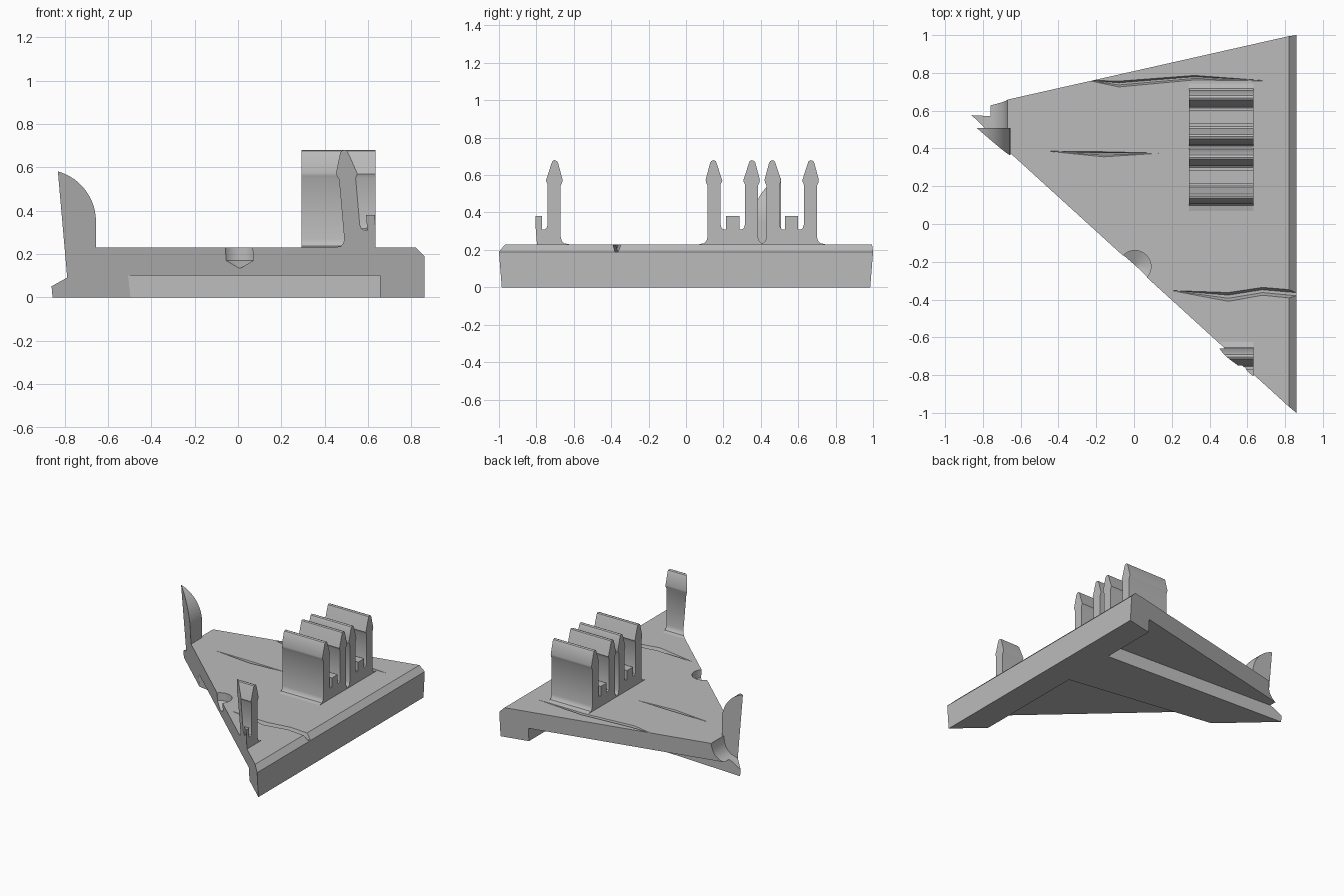
import bpy, bmesh, math
from mathutils import Vector

if "Cube" in bpy.data.objects:
    bpy.data.objects.remove(bpy.data.objects["Cube"])

grey = bpy.data.materials.new("stone_grey")
grey.diffuse_color = (0.5, 0.5, 0.5, 1)
grey.use_nodes = True
grey.node_tree.nodes["Principled BSDF"].inputs["Base Color"].default_value = grey.diffuse_color

# Drafted side planes: (point, outward normal)
SLOPE_SIDE = (Vector((0, -0.2024, 0)), Vector((-0.91, -1, -0.08)))
BACK_SIDE = (Vector((0.86, 0.985, 0)), Vector((-0.2255, 1, -0.08)))
PLACE = {'x': lambda u, v, d: (d, u, v),
         'y': lambda u, v, d: (u, d, v),
         'z': lambda u, v, d: (u, v, d)}


def finish(bm, name):
    bmesh.ops.recalc_face_normals(bm, faces=bm.faces[:])
    me = bpy.data.meshes.new(name)
    bm.to_mesh(me)
    bm.free()
    me.materials.append(grey)
    ob = bpy.data.objects.new(name, me)
    bpy.context.collection.objects.link(ob)
    return ob


def loft(rings, name, planes=()):
    """Join equal rings of points, cap the ends, trim by planes."""
    bm = bmesh.new()
    vr = [[bm.verts.new(p) for p in r] for r in rings]
    n = len(vr[0])
    for a, b in zip(vr, vr[1:]):
        for i in range(n):
            j = (i + 1) % n
            bm.faces.new((a[i], a[j], b[j], b[i]))
    bm.faces.new(vr[0])
    bm.faces.new(vr[-1])
    for co, no in planes:
        cut = bmesh.ops.bisect_plane(bm, geom=bm.verts[:] + bm.edges[:] + bm.faces[:], dist=1e-5,
                                     plane_co=co, plane_no=no.normalized(), clear_outer=True)
        edges = [e for e in cut['geom_cut'] if isinstance(e, bmesh.types.BMEdge)]
        bmesh.ops.holes_fill(bm, edges=edges)
    return finish(bm, name)


def prism(profile, axis, lo, hi, name, planes=()):
    return loft([[PLACE[axis](u, v, d) for u, v in profile] for d in (lo, hi)], name, planes)


def carve(target, cutter):
    cutter.hide_render = True
    m = target.modifiers.new("carve", 'BOOLEAN')
    m.object, m.operation, m.solver = cutter, 'DIFFERENCE', 'EXACT'
    bpy.context.view_layer.objects.active = target
    bpy.ops.object.modifier_apply(modifier=m.name)
    bpy.data.objects.remove(cutter)


# Wedge plate with chamfered right edge and scooped left tip
plate = prism([(0.86, 0), (0.86, 0.19), (0.82, 0.23), (-0.67, 0.23), (-0.678, 0.18), (-0.695, 0.14),
               (-0.73, 0.11), (-0.79, 0.09), (-0.862, 0.05), (-0.862, 0)],
              'y', -1.3, 1.3, "plate", (SLOPE_SIDE, BACK_SIDE))

# Underside recesses, leaving a right rail and a cross rail
carve(plate, prism([(-0.8, 0.295), (0.655, 0.075), (0.655, -1.3), (-0.8, -1.3)], 'z', -0.1, 0.1, "front_recess"))
carve(plate, prism([(0.655, 0.5), (0.655, 1.3), (-1, 1.3), (-1, 0.583)], 'z', -0.1, 0.1, "back_recess"))

# Round socket in the sloping side: cylinder with a conical floor
rings = []
for r, z in ((0.001, 0.133), (0.085, 0.17), (0.085, 0.3)):
    rings.append([(0.005 + r * math.cos(t * math.tau / 32), -0.225 + r * math.sin(t * math.tau / 32), z)
                  for t in range(32)])
carve(plate, loft(rings, "socket"))

# V-shaped cracks: stations of (x, upper y, lower y)
cracks = [
    [(-0.24, 0.761, 0.759), (-0.08, 0.757, 0.725), (0.32, 0.787, 0.762), (0.70, 0.759, 0.757)],
    [(-0.45, 0.386, 0.384), (-0.16, 0.383, 0.355), (0.13, 0.376, 0.374)],
    [(0.20, -0.352, -0.354), (0.50, -0.362, -0.41), (0.68, -0.335, -0.378), (0.90, -0.353, -0.40)],
]
for stations in cracks:
    rings = []
    for x, hi, lo in stations:
        w = hi - lo
        depth = min(0.04, w)
        rings.append([(x, hi, 0.232), (x, hi, 0.26), (x, lo, 0.26), (x, lo, 0.232),
                      (x, lo + 0.35 * w, 0.23 - depth), (x, hi - 0.3 * w, 0.23 - depth)])
    carve(plate, loft(rings, "crack"))

# Curved fin at the left tip
arc = [(-0.895 + 0.24 * math.cos(math.radians(a)), 0.35 + 0.24 * math.sin(math.radians(a)))
       for a in range(0, 91, 6)]
fin = prism([(-0.95, 0.06), (-0.655, 0.06)] + arc + [(-0.95, 0.59)], 'y', 0.2, 0.507, "fin", (SLOPE_SIDE,))

# Snap clips: half profile as (offset from centre, height)
half = [(0.035, 0.38), (0.035, 0.31), (0.05, 0.31), (0.06, 0.318), (0.065, 0.335), (0.065, 0.55),
        (0.056, 0.57), (0.085, 0.66), (0.091, 0.675), (0.102, 0.68), (0.115, 0.675), (0.121, 0.665),
        (0.145, 0.575), (0.143, 0.56), (0.135, 0.545), (0.135, 0.27), (0.14, 0.25), (0.152, 0.236),
        (0.18, 0.23), (0.18, 0.22)]
parts = [plate, fin]
for name, c in (("clip_pair_front", 0.25), ("clip_pair_back", 0.565)):
    prof = [(c + d, z) for d, z in half] + [(c - d, z) for d, z in reversed(half)]
    parts.append(prism(prof, 'x', 0.292, 0.633, name))
c = -0.805
parts.append(prism([(c, 0.38)] + [(c + d, z) for d, z in half] + [(c, 0.22)],
                   'x', 0.3, 0.633, "clip_half", (SLOPE_SIDE,)))

# Smooth shading with sharp edges kept
for ob in parts:
    bpy.ops.object.select_all(action='DESELECT')
    ob.select_set(True)
    bpy.context.view_layer.objects.active = ob
    bpy.ops.object.shade_smooth_by_angle(angle=math.radians(30))
